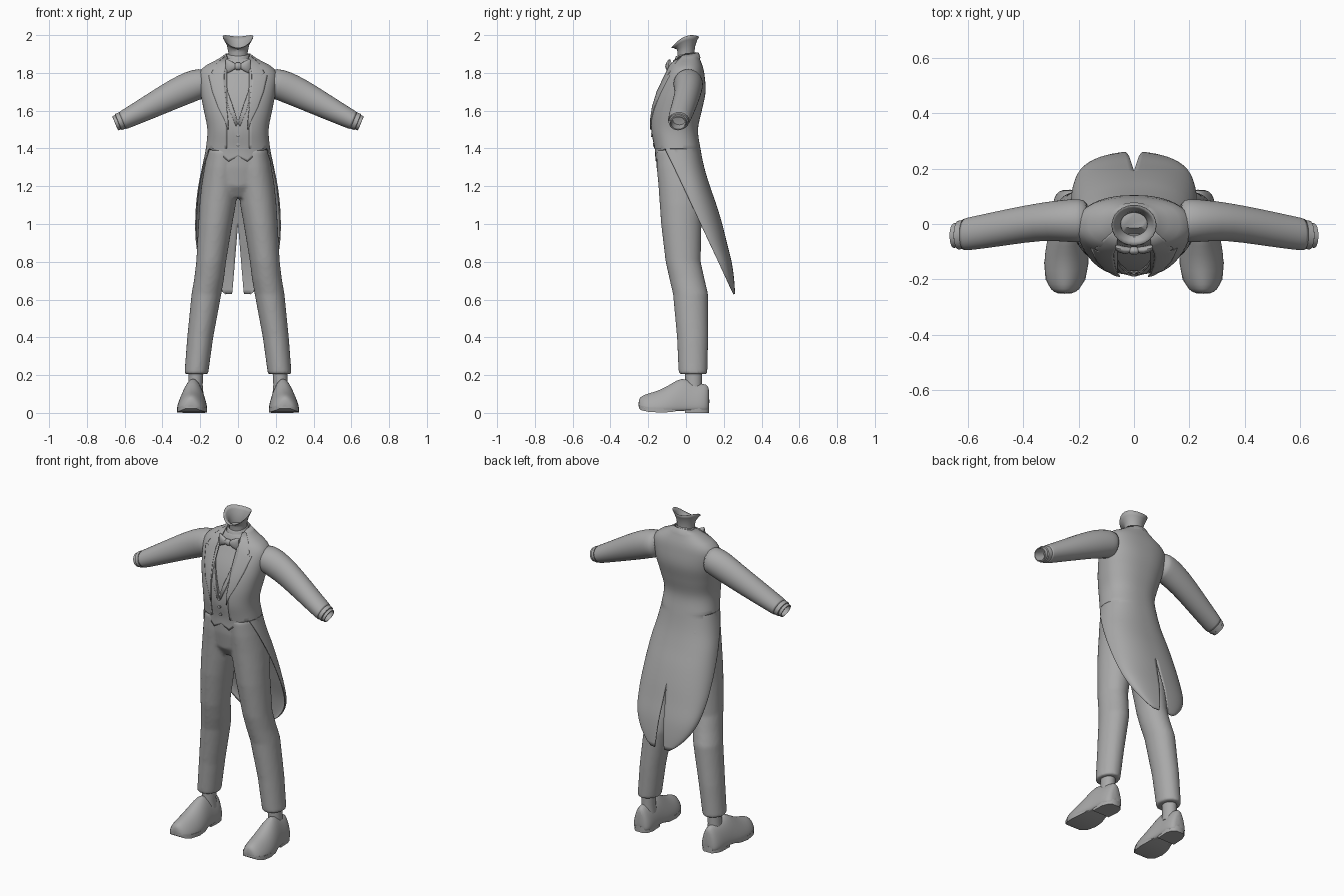
import bpy, bmesh, math
from mathutils import Vector as V

cube = bpy.data.objects.get("Cube")
if cube:
    bpy.data.objects.remove(cube)

grey = bpy.data.materials.new("plain grey")
grey.use_nodes = True
grey.diffuse_color = (0.4, 0.4, 0.4, 1)
grey.node_tree.nodes["Principled BSDF"].inputs["Base Color"].default_value = (0.4, 0.4, 0.4, 1)


def finish(name, bm, mirror=False, thick=0, subsurf=0):
    bmesh.ops.recalc_face_normals(bm, faces=bm.faces)
    mesh = bpy.data.meshes.new(name)
    bm.to_mesh(mesh)
    bm.free()
    mesh.materials.append(grey)
    ob = bpy.data.objects.new(name, mesh)
    bpy.context.collection.objects.link(ob)
    bpy.ops.object.select_all(action='DESELECT')
    ob.select_set(True)
    bpy.context.view_layer.objects.active = ob
    bpy.ops.object.shade_smooth_by_angle(angle=math.radians(45))
    if mirror:
        ob.modifiers.new("mirror", 'MIRROR').merge_threshold = 0.0005
    if thick:
        mod = ob.modifiers.new("thickness", 'SOLIDIFY')
        mod.thickness, mod.offset = thick, 0
    if subsurf:
        ob.modifiers.new("smooth", 'SUBSURF').levels = subsurf
        ob.modifiers["smooth"].render_levels = subsurf
    return ob


def grid(bm, rows, closed=False):
    rows = [[bm.verts.new(p) for p in row] for row in rows]
    n = len(rows[0])
    for a, b in zip(rows, rows[1:]):
        for i in range(n if closed else n - 1):
            j = (i + 1) % n
            bm.faces.new((a[i], a[j], b[j], b[i]))
    return rows


def loft(name, rings, n=24, caps=(True, True), **kw):
    """Rings are (centre, side vector, up vector, optional bend vector)."""
    bm = bmesh.new()
    rows = []
    for c, u, v, *w in rings:
        bend = V(w[0]) if w else V((0, 0, 0))
        row = []
        for i in range(n):
            a = math.tau * i / n
            s = math.sin(a)
            row.append(V(c) + V(u) * math.cos(a) + V(v) * s + bend * s * s)
        rows.append(row)
    rows = grid(bm, rows, True)
    for cap, row in zip(caps, (rows[0], rows[-1])):
        if cap:
            bm.faces.new(row)
    return finish(name, bm, **kw)


def flat(x, y, z, rx, ry, tilt=0):
    return ((x, y, z), (rx, 0, 0), (0, ry, ry * tilt))


# Coat form: height, half width, middle depth, back depth
FORM = [(1.90, .06, .015, .058), (1.87, .10, .008, .068), (1.84, .16, 0, .08),
        (1.80, .198, -.005, .09), (1.70, .193, -.026, .097), (1.60, .174, -.05, .077),
        (1.50, .156, -.063, .057), (1.40, .164, -.048, .07), (1.30, .184, -.035, .09),
        (1.20, .204, -.005, .12), (1.10, .216, .022, .155), (1.00, .221, .06, .185),
        (.90, .217, .11, .21), (.80, .196, .168, .235), (.72, .155, .207, .247),
        (.66, .10, .236, .252), (.63, .06, .249, .254)]
E = .85


def form(z):
    z = min(max(z, FORM[-1][0]), FORM[0][0])
    k = next(i for i in range(len(FORM) - 1) if z >= FORM[i + 1][0])
    p = [FORM[min(max(k + i, 0), len(FORM) - 1)] for i in (-1, 0, 1, 2)]
    h = p[2][0] - p[1][0]
    t = (z - p[1][0]) / h
    out = []
    for c in (1, 2, 3):
        m0 = (p[2][c] - p[0][c]) / (p[2][0] - p[0][0]) * h
        m1 = (p[3][c] - p[1][c]) / (p[3][0] - p[1][0]) * h
        d = p[2][c] - p[1][c]
        out.append(p[1][c] + t * (m0 + t * (3 * d - 2 * m0 - m1 + t * (m0 + m1 - 2 * d))))
    return out[0], out[1], out[2] - out[1]


def power(v, e):
    return math.copysign(abs(v) ** e, v)


def around(z, a, inset=0):
    w, cy, d = form(z)
    return V(((w - inset) * power(math.sin(a), E), cy + (d - inset) * power(math.cos(a), E), z))


def front(x, z, inset=0):
    w, cy, d = form(z)
    s = min(x / w, 1) ** (1 / E)
    return V((x, cy - (d - inset) * max(1 - s * s, 0) ** (E / 2), z))


def patch(name, pairs, inset, thick=.006, n=8):
    bm = bmesh.new()
    grid(bm, [[front(*V(p).lerp(V(q), i / n), inset) for i in range(n + 1)] for p, q in pairs])
    return finish(name, bm, mirror=True, thick=thick)


# Shirt body
bm = bmesh.new()
rows = [[around(1.33 + .57 * i / 20, math.tau * j / 40, .013) for j in range(40)] for i in range(21)]
rows = grid(bm, rows, True)
bm.faces.new(rows[0])
bm.faces.new(rows[-1])
finish("shirt_body", bm)

# Tailcoat: open front, cut away at the waist, slit between the tails
heights = [1.90 - .02 * i for i in range(26)] + [1.398 - .024 * i for i in range(33)]
rows = []
for z in heights:
    w, cy, d = form(z)
    if z > 1.399:
        end = math.pi - math.asin(min(.058 / w, 1) ** (1 / E))
    else:
        edge = (-.11 + .36 * (1.4 - z) / .77 - cy) / d
        end = math.acos(power(max(-1, min(1, edge)), 1 / E))
    slit = max(0, 1 - z) * .03 / .37
    start = math.asin(min(slit / w, 1) ** (1 / E))
    rows.append([around(z, start + (end - start) * j / 28, -.003) for j in range(29)])
bm = bmesh.new()
grid(bm, rows)
finish("tailcoat", bm, mirror=True, thick=.007)

# Lapels and waistcoat
patch("lapels", [((.055, 1.885), (.07, 1.885)), ((.064, 1.84), (.11, 1.85)),
                 ((.072, 1.80), (.14, 1.80)), ((.073, 1.79), (.125, 1.785)),
                 ((.073, 1.77), (.155, 1.785)), ((.068, 1.70), (.135, 1.70)),
                 ((.06, 1.62), (.105, 1.62)), ((.052, 1.55), (.07, 1.55)),
                 ((.05, 1.50), (.055, 1.50))], -.009)
patch("waistcoat", [((0, 1.36), (0, 1.545)), ((.025, 1.345), (.022, 1.61)),
                    ((.05, 1.33), (.05, 1.69)), ((.085, 1.36), (.075, 1.77)),
                    ((.12, 1.388), (.10, 1.74)), ((.145, 1.392), (.13, 1.65)),
                    ((.16, 1.395), (.145, 1.60))], .004, n=24)
patch("waistcoat_lapels", [((.002, 1.53), (.012, 1.52)), ((.022, 1.60), (.045, 1.60)),
                           ((.05, 1.69), (.066, 1.69)), ((.066, 1.76), (.074, 1.76))], -.001)
for z in (1.52, 1.47, 1.42):
    y = front(0, z).y
    loft("waistcoat_button", [((0, y + .005, z), (.009, 0, 0), (0, 0, .009)),
                              ((0, y - .006, z), (.009, 0, 0), (0, 0, .009))], n=12)

# Collars and neck
loft("shirt_collar", [flat(0, 0, 1.86, .062, .062, .2), flat(0, 0, 1.895, .058, .056, .2),
                      flat(0, 0, 1.90, .052, .05, .2), flat(0, 0, 1.88, .046, .046, .2)])
loft("coat_collar", [flat(0, 0, 1.855, .105, .078, .3), flat(0, 0, 1.885, .078, .068, .3),
                     flat(0, 0, 1.89, .068, .062, .3), flat(0, 0, 1.865, .06, .055, .3)],
     caps=(False, False))
loft("neck", [flat(0, 0, 1.87, .048, .046), flat(0, 0, 1.91, .05, .043),
              ((0, 0, 1.945), (.057, 0, 0), (0, .048, .01), (0, 0, -.01)),
              ((0, -.003, 1.972), (.07, 0, 0), (0, .06, .02), (0, 0, -.02)),
              ((0, -.005, 1.992), (.08, 0, 0), (0, .073, .03), (0, 0, -.03))],
     caps=(True, False), thick=.003)

# Bow tie
loft("bow_tie_wings", [((x, y, 1.835), (0, r, 0), (0, 0, h)) for x, y, r, h in
                       ((0, -.094, .008, .012), (.014, -.094, .01, .014), (.035, -.094, .014, .027),
                        (.058, -.088, .013, .038), (.067, -.084, .008, .035))], n=16, mirror=True)
loft("bow_tie_knot", [((x, -.096, 1.835), (0, r, 0), (0, 0, h)) for x, r, h in
                      ((-.016, .009, .014), (-.01, .014, .019), (.01, .014, .019), (.016, .009, .014))], n=16)


# Sleeves and cuffs, open at the wrist
def arm_ring(x, y, z, ry, rv, lean=.41):
    return ((x, y, z), (0, ry, 0), V((lean, 0, 1)).normalized() * rv)


loft("sleeves", [arm_ring(.16, .01, 1.745, .074, .074, .05), arm_ring(.20, .012, 1.743, .08, .081, .1),
                 arm_ring(.25, .012, 1.728, .076, .084, .3), arm_ring(.33, .01, 1.692, .069, .079),
                 arm_ring(.45, -.01, 1.63, .066, .067), arm_ring(.55, -.028, 1.578, .062, .056),
                 arm_ring(.612, -.038, 1.547, .059, .05), arm_ring(.616, -.038, 1.545, .055, .046),
                 arm_ring(.59, -.034, 1.557, .052, .043)], subsurf=1, mirror=True)
loft("shirt_cuffs", [arm_ring(.59, -.034, 1.557, .052, .047), arm_ring(.633, -.04, 1.54, .052, .046),
                     arm_ring(.635, -.04, 1.539, .045, .041), arm_ring(.65, -.042, 1.533, .044, .04),
                     arm_ring(.651, -.042, 1.533, .038, .034), arm_ring(.59, -.034, 1.557, .036, .032)],
     mirror=True)

# Trousers: legs and hips fused into one smooth skin
legs = [loft("leg", [flat(s * x, y, z, rx, ry) for x, y, z, rx, ry in
                     ((.08, -.05, 1.39, .08, .107), (.088, -.035, 1.3, .09, .12),
                      (.097, -.023, 1.2, .097, .123), (.108, -.024, 1.1, .096, .115),
                      (.12, -.025, 1.0, .09, .107), (.142, -.015, .8, .079, .093),
                      (.153, .005, .71, .079, .093), (.167, .024, .63, .079, .093),
                      (.20, .035, .4, .069, .083), (.221, .037, .205, .063, .076))], n=32)
        for s in (-1, 1)]
hips = loft("trousers", [flat(0, -.052, 1.4, .156, .108), flat(0, -.035, 1.3, .17, .121),
                         flat(0, -.022, 1.2, .175, .118), flat(0, -.02, 1.14, .09, .08)], n=40)
for leg in legs:
    leg.select_set(True)
bpy.ops.object.join()
mod = hips.modifiers.new("fuse", 'REMESH')
mod.mode, mod.voxel_size, mod.use_smooth_shade = 'VOXEL', .01, True
mod = hips.modifiers.new("soften", 'SMOOTH')
mod.factor, mod.iterations = .5, 5

# Ankles
loft("ankles", [flat(.225, .04, .10, .042, .046), flat(.225, .04, .15, .038, .044),
                flat(.222, .04, .24, .04, .046)], mirror=True)


# Shoes: flat-bottomed sections along the foot
def foot_rings(rows):
    return [((.237 - .05 * y, y, zb + .1 * h), (w, 0, 0), (0, 0, .5 * h), (0, 0, .4 * h))
            for y, w, zb, h in rows]


loft("shoes", foot_rings([(-.252, .028, .03, .04), (-.238, .052, .02, .07), (-.2, .073, .014, .09),
                          (-.14, .081, .012, .108), (-.08, .078, .014, .14), (-.02, .066, .02, .173),
                          (.03, .062, .02, .145), (.08, .06, .02, .137), (.11, .05, .02, .132),
                          (.124, .03, .025, .11)]), subsurf=1, mirror=True)


def slab(name, rows):
    """Flat plate under the foot: depth, half width, underside, thickness."""
    bm = bmesh.new()
    section = []
    for y, w, z, t in rows:
        x = .237 - .05 * y
        section.append([(x - w, y, z), (x + w, y, z), (x + w, y, z + t), (x - w, y, z + t)])
    made = grid(bm, section, True)
    bm.faces.new(made[0])
    bm.faces.new(made[-1])
    finish(name, bm, mirror=True)


slab("soles", [(-.25, .026, .024, .02), (-.236, .05, .014, .022), (-.2, .072, .006, .024),
               (-.14, .08, .002, .024), (-.08, .074, .004, .024), (-.03, .06, .014, .02),
               (.0, .056, .02, .02)])
slab("heels", [(-.005, .057, 0, .035), (.07, .058, 0, .035), (.105, .046, 0, .035), (.122, .026, 0, .035)])
